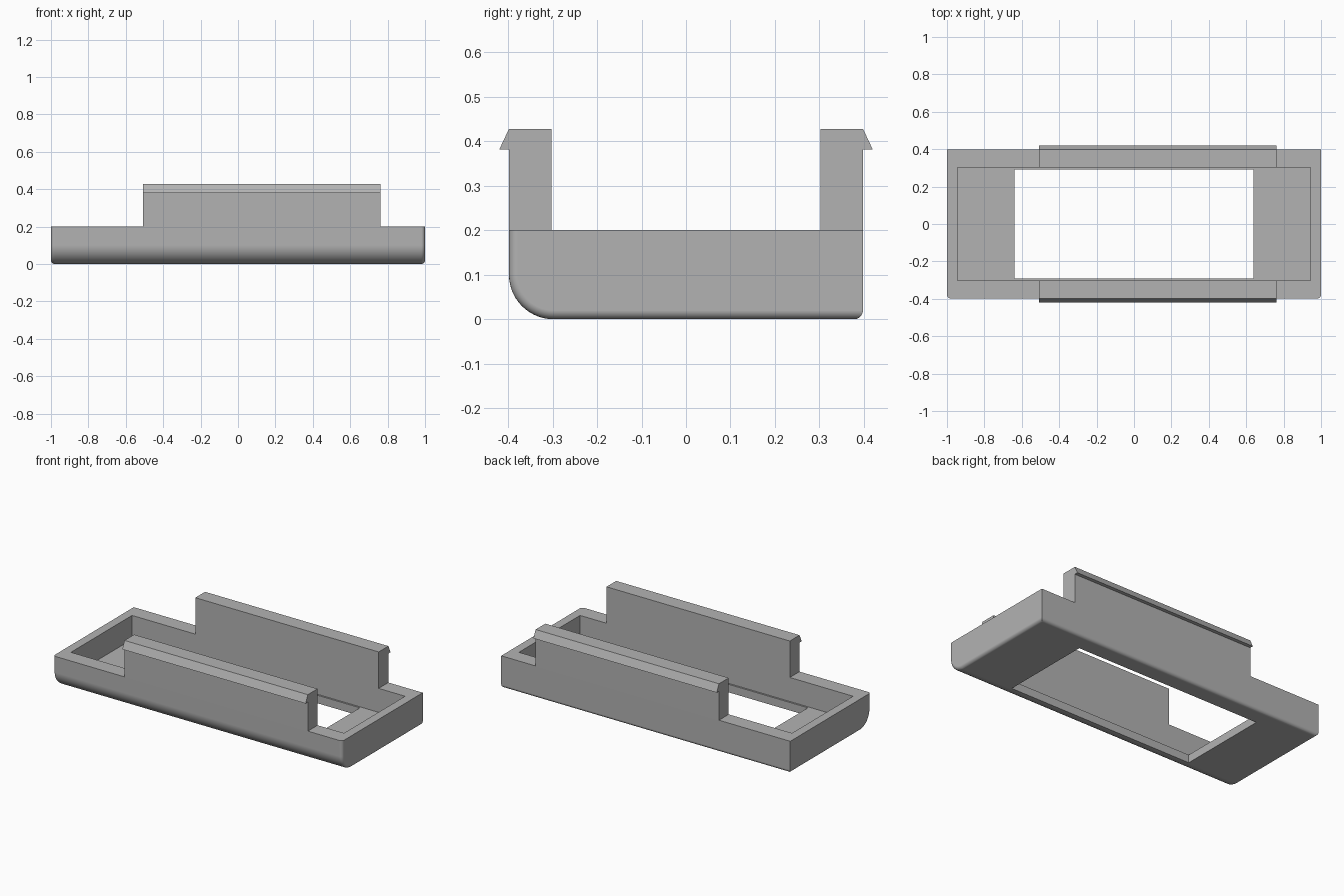
import bpy
import bmesh
from math import radians

default = bpy.data.objects.get("Cube")
if default:
    bpy.data.objects.remove(default, do_unlink=True)

LENGTH, HALF_WIDTH, HEIGHT = 1.0, 0.398, 0.2
INNER_WIDTH, FLOOR = 0.302, 0.05

grey = bpy.data.materials.new("light_grey")
grey.use_nodes = True
colour = (0.45, 0.45, 0.45, 1)
grey.diffuse_color = colour
grey.node_tree.nodes["Principled BSDF"].inputs["Base Color"].default_value = colour


def make_object(name, bm):
    bmesh.ops.recalc_face_normals(bm, faces=bm.faces[:])
    mesh = bpy.data.meshes.new(name)
    bm.to_mesh(mesh)
    bm.free()
    mesh.materials.append(grey)
    obj = bpy.data.objects.new(name, mesh)
    bpy.context.collection.objects.link(obj)
    return obj


def prism(profile, x0, x1):
    """Extrude a (y, z) profile along x."""
    bm = bmesh.new()
    face = bm.faces.new([bm.verts.new((x0, y, z)) for y, z in profile])
    side = bmesh.ops.extrude_face_region(bm, geom=[face])["geom"]
    verts = [v for v in side if isinstance(v, bmesh.types.BMVert)]
    bmesh.ops.translate(bm, verts=verts, vec=(x1 - x0, 0, 0))
    return bm


def block(half_x, half_y, z0, z1):
    return prism([(-half_y, z0), (half_y, z0), (half_y, z1), (-half_y, z1)],
                 -half_x, half_x)


def all_at(edge, axis, value):
    return all(abs(v.co[axis] - value) < 1e-4 for v in edge.verts)


def round_edges(bm, edges, radius, segments):
    bmesh.ops.bevel(bm, geom=edges, offset=radius, segments=segments,
                    profile=0.5, affect='EDGES', clamp_overlap=True)


def activate(obj):
    bpy.ops.object.select_all(action='DESELECT')
    obj.select_set(True)
    bpy.context.view_layer.objects.active = obj


# Tray body: large round along the front, small rounds on the other lower edges
bm = block(LENGTH, HALF_WIDTH, 0, HEIGHT)
round_edges(bm, [e for e in bm.edges
                 if all_at(e, 1, -HALF_WIDTH) and all_at(e, 2, 0)], 0.1, 14)
small = []
for e in bm.edges:
    at_end = all_at(e, 0, LENGTH) or all_at(e, 0, -LENGTH)
    back = all_at(e, 1, HALF_WIDTH)
    if (at_end and not back and not all_at(e, 2, HEIGHT)) or (back and all_at(e, 2, 0)):
        small.append(e)
round_edges(bm, small, 0.02, 5)
tray = make_object("tray_body", bm)

# Hollow the tray and open its floor
for name, shape in (("cavity_cutter", block(0.945, INNER_WIDTH, FLOOR, 0.4)),
                    ("opening_cutter", block(0.64, 0.291, -0.2, 0.3))):
    cutter = make_object(name, shape)
    cutter.hide_render = True
    mod = tray.modifiers.new(name, 'BOOLEAN')
    mod.operation, mod.solver, mod.object = 'DIFFERENCE', 'EXACT', cutter
    activate(tray)
    bpy.ops.object.modifier_apply(modifier=name)
    bpy.data.objects.remove(cutter, do_unlink=True)

activate(tray)
bpy.ops.object.shade_smooth_by_angle(angle=radians(30))
normals = tray.modifiers.new("even_normals", 'WEIGHTED_NORMAL')
normals.keep_sharp = True

# Raised side walls with a snap hook along the outer top edge
wall = [(INNER_WIDTH, HEIGHT), (HALF_WIDTH, HEIGHT), (HALF_WIDTH, 0.381),
        (0.42, 0.381), (HALF_WIDTH, 0.428), (INNER_WIDTH, 0.428)]
for name, side in (("front_clip_wall", -1), ("back_clip_wall", 1)):
    make_object(name, prism([(side * y, z) for y, z in wall], -0.507, 0.762))
